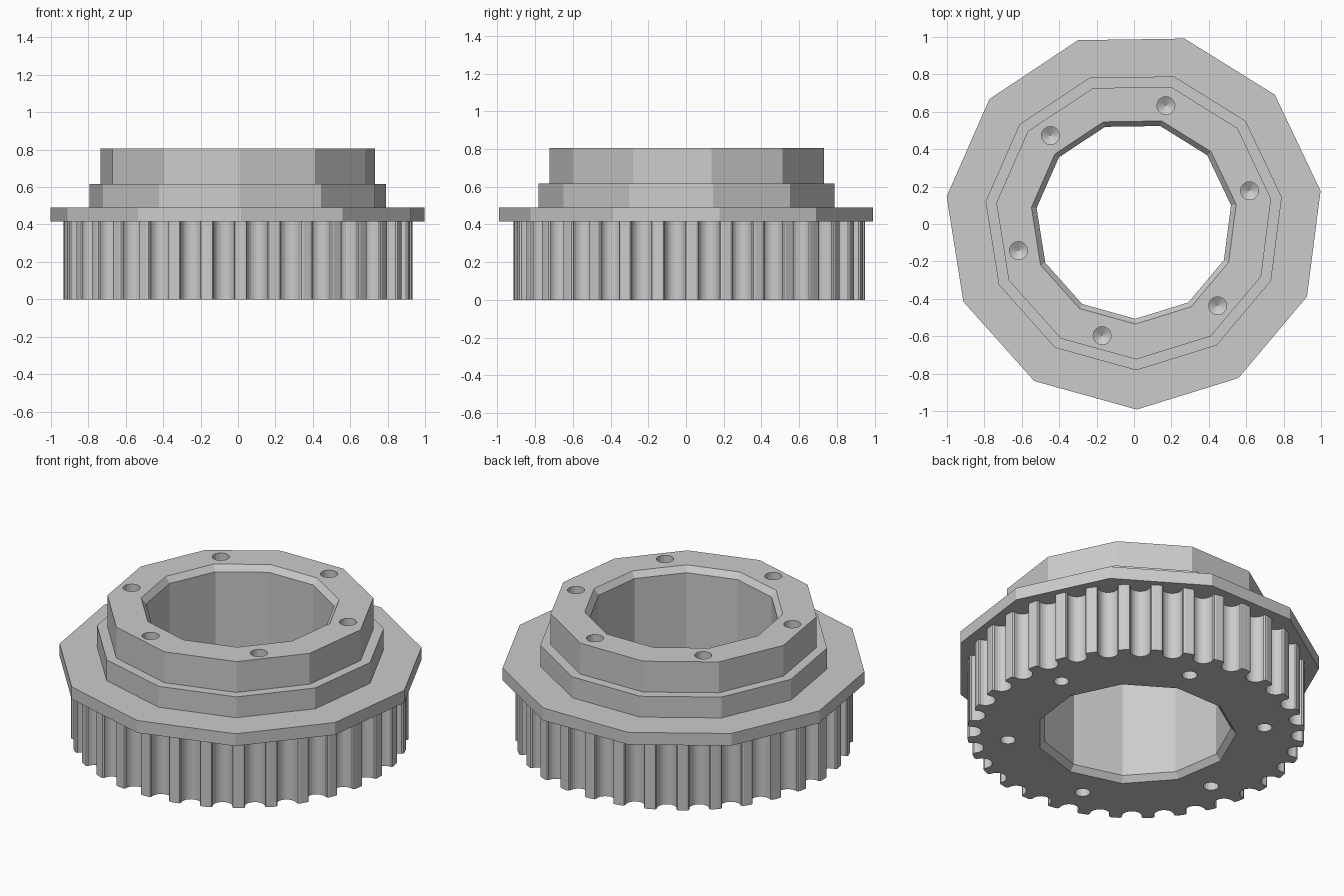
import bpy, bmesh
from math import cos, sin, pi, radians
from mathutils import Vector

cube = bpy.data.objects.get("Cube")
if cube:
    bpy.data.objects.remove(cube, do_unlink=True)

SIDES = 11                       # coarse polygon used for every turned surface
TEETH = 32
AXIS_Y = 0.018                   # the axis sits slightly behind the centre
TURN = radians(-89.15)           # one polygon corner points to the front
TOOTH_TOP, FLANGE_TOP, STEP_TOP, HUB_TOP = 0.415, 0.49, 0.617, 0.805
BORE, BORE_RIM, CHAMFER = 0.525, 0.553, 0.035

steel = bpy.data.materials.new("plain_grey")
steel.use_nodes = True
GREY = (0.6, 0.6, 0.6, 1)
steel.diffuse_color = GREY
steel.node_tree.nodes["Principled BSDF"].inputs["Base Color"].default_value = GREY


def finish(bm, name):
    bmesh.ops.remove_doubles(bm, verts=bm.verts, dist=1e-5)
    bmesh.ops.recalc_face_normals(bm, faces=bm.faces)
    mesh = bpy.data.meshes.new(name)
    bm.to_mesh(mesh)
    bm.free()
    mesh.materials.append(steel)
    obj = bpy.data.objects.new(name, mesh)
    bpy.context.collection.objects.link(obj)
    return obj


def lathe(bm, profile, sides, turn, centre, closed):
    """Revolve (radius, z) points about a vertical axis."""
    rings = []
    for i in range(sides):
        a = turn + 2 * pi * i / sides
        rings.append([bm.verts.new((centre[0] + r * cos(a), centre[1] + r * sin(a), z))
                      for r, z in profile])
    count = len(profile)
    for i, ring in enumerate(rings):
        after = rings[(i + 1) % sides]
        for j in range(count if closed else count - 1):
            k = (j + 1) % count
            bm.faces.new((ring[j], after[j], after[k], ring[k]))


def cut(target, cutter):
    cutter.hide_render = True
    mod = target.modifiers.new("cut", 'BOOLEAN')
    mod.operation = 'DIFFERENCE'
    mod.solver = 'EXACT'
    mod.object = cutter
    bpy.context.view_layer.objects.active = target
    bpy.ops.object.modifier_apply(modifier=mod.name)
    bpy.data.objects.remove(cutter, do_unlink=True)


def drill_set(name, circle, radius, face_z, direction, depth):
    """Six blind holes with pointed ends."""
    bm = bmesh.new()
    start = face_z - direction * 0.05
    end = face_z + direction * depth
    profile = [(0, start), (radius, start), (radius, end),
               (0, end + direction * radius * 0.6)]
    for i in range(6):
        a = radians(14.5 + 60 * i)
        centre = (circle * cos(a), AXIS_Y + circle * sin(a))
        lathe(bm, profile, 16, 0, centre, False)
    return finish(bm, name)


# Flange and stepped hub, turned in one piece around the bore
bm = bmesh.new()
lathe(bm, [(BORE, TOOTH_TOP), (1.01, TOOTH_TOP), (1.01, FLANGE_TOP),
           (0.8, FLANGE_TOP), (0.8, STEP_TOP), (0.742, STEP_TOP),
           (0.742, HUB_TOP), (BORE_RIM, HUB_TOP), (BORE, HUB_TOP - CHAMFER)],
      SIDES, TURN, (0, AXIS_Y), True)
hub = finish(bm, "flange_and_hub")
cut(hub, drill_set("hub_drills", 0.638, 0.048, HUB_TOP, -1, 0.2))

# Toothed ring: rounded grooves with small lips around the rim
lip = [(-0.0706, 0.0026), (-0.0603, 0.005), (-0.0548, 0.0133)]
arc = [(-0.0555 * cos(pi * i / 12), 0.021 + 0.0555 * sin(pi * i / 12)) for i in range(13)]
groove = lip + arc + [(-x, d) for x, d in reversed(lip)]
bm = bmesh.new()
outline = []
for i in range(TEETH):
    a = TURN + 2 * pi * (i + 0.5) / TEETH
    out, side = Vector((cos(a), sin(a), 0)), Vector((-sin(a), cos(a), 0))
    for x, depth in groove:
        outline.append(bm.verts.new(out * (0.932 - depth) + side * x + Vector((0, AXIS_Y, 0))))
base = bm.faces.new(outline)
raised = bmesh.ops.extrude_face_region(bm, geom=[base])["geom"]
bmesh.ops.translate(bm, vec=(0, 0, TOOTH_TOP),
                    verts=[g for g in raised if isinstance(g, bmesh.types.BMVert)])
if base.is_valid and not any(len(f.verts) > 4 and f.calc_center_median().z < 0.01 for f in bm.faces):
    bm.faces.new(outline)
teeth = finish(bm, "toothed_ring")

# Bore with a chamfered lower rim, then the holes in the underside
bm = bmesh.new()
slope = (BORE_RIM - BORE) / CHAMFER
lathe(bm, [(0, -0.05), (BORE_RIM + slope * 0.05, -0.05), (BORE, CHAMFER),
           (BORE, TOOTH_TOP + 0.1), (0, TOOTH_TOP + 0.1)],
      SIDES, TURN, (0, AXIS_Y), False)
cut(teeth, finish(bm, "bore_cutter"))
cut(teeth, drill_set("underside_drills", 0.712, 0.042, 0, 1, 0.2))
